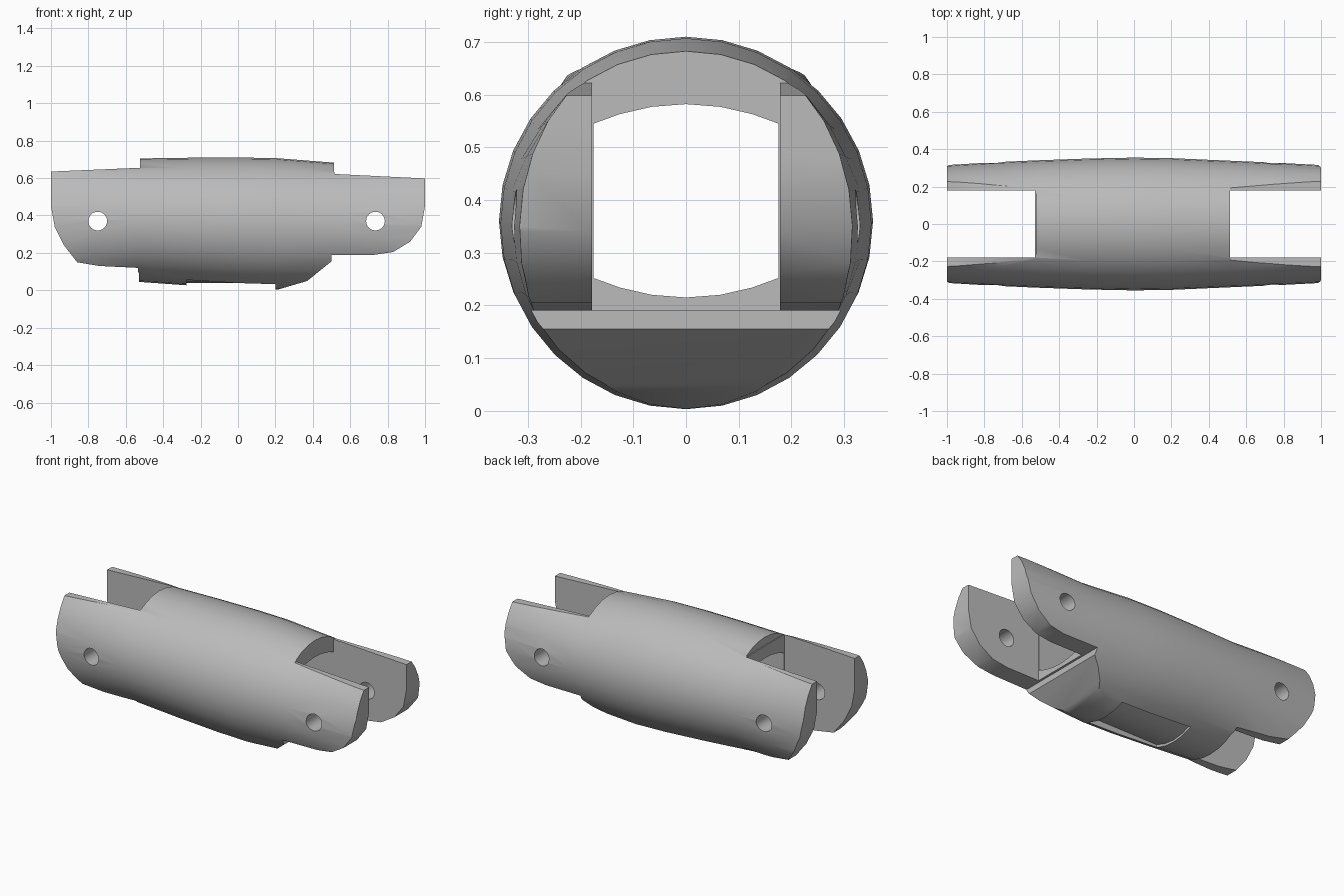
import bpy, bmesh, math

cube = bpy.data.objects.get("Cube")
if cube:
    bpy.data.objects.remove(cube)

metal = bpy.data.materials.new("plain grey")
metal.use_nodes = True
grey = (0.5, 0.5, 0.5, 1)
metal.diffuse_color = grey
metal.node_tree.nodes["Principled BSDF"].inputs["Base Color"].default_value = grey


def loft(name, rings):
    """Solid skinned through equal-length rings, with capped ends."""
    bm = bmesh.new()
    loops = [[bm.verts.new(p) for p in ring] for ring in rings]
    n = len(loops[0])
    for a, b in zip(loops, loops[1:]):
        for i in range(n):
            j = (i + 1) % n
            bm.faces.new((a[i], a[j], b[j], b[i]))
    bm.faces.new(loops[0][::-1])
    bm.faces.new(loops[-1])
    bmesh.ops.recalc_face_normals(bm, faces=bm.faces[:])
    mesh = bpy.data.meshes.new(name)
    bm.to_mesh(mesh)
    bm.free()
    mesh.materials.append(metal)
    obj = bpy.data.objects.new(name, mesh)
    bpy.context.collection.objects.link(obj)
    return obj


def ellipse(x, cz, ry, rz, n=32):
    angles = [math.tau * i / n for i in range(n)]
    return [(x, ry * math.sin(a), cz + rz * math.cos(a)) for a in angles]


def box(name, x0, x1, y, z0, z1):
    corners = [(-y, z0), (y, z0), (y, z1), (-y, z1)]
    return loft(name, [[(x, b, c) for b, c in corners] for x in (x0, x1)])


def cut(target, tool, operation="DIFFERENCE"):
    """Apply a boolean, then discard the tool."""
    mod = target.modifiers.new("cut", "BOOLEAN")
    mod.operation, mod.object, mod.solver = operation, tool, "EXACT"
    tool.hide_render = True
    bpy.context.view_layer.objects.active = target
    bpy.ops.object.modifier_apply(modifier=mod.name)
    bpy.data.objects.remove(tool)


# Barrel: x, axis height, half width, half height
stations = [(-1, .375, .315, .375), (-.75, .375, .33, .352), (-.53, .375, .34, .33),
            (-.25, .367, .35, .342), (0, .36, .355, .35), (.2, .355, .352, .352),
            (.52, .352, .338, .33), (.75, .35, .328, .345), (1, .35, .315, .36)]
body = loft("coupling_body", [ellipse(*s) for s in stations])

# Side outline: stepped top, rounded arm ends, tapered underside
outline = [(-1, .635), (-.525, .655), (-.525, .8), (.515, .8), (.515, .622), (1, .598),
           (1, .45), (.98, .34), (.92, .26), (.83, .205), (.73, .19), (.5, .19),
           (.5, .155), (.37, .05), (.2, 0), (.2, -.1), (-.535, -.1), (-.535, .12),
           (-.74, .13), (-.86, .15), (-.93, .24), (-.98, .34), (-1, .45)]
cut(body, loft("outline", [[(x, y, z) for x, z in outline] for y in (-.5, .5)]), "INTERSECT")

# Bore: flat walls with shallow arched floor and ceiling
steps = [-.176, -.125, -.065, 0, .065, .125, .176]
arch = [(y, .582 - 1.2 * y * y) for y in steps]
arch += [(y, .215 + 1.2 * y * y) for y in reversed(steps)]
cut(body, loft("bore", [[(x, y, z) for y, z in arch] for x in (-1.2, 1.2)]))

# Open slots at both ends
cut(body, box("left_slot", .513, 1.2, .178, -.2, 1))
cut(body, box("right_slot", -1.2, -.53, .18, -.2, 1))

# Pin holes through the arms
for x in (-.75, .735):
    ring = [math.tau * i / 24 for i in range(24)]
    cut(body, loft("pin", [[(x + .05 * math.cos(a), y, .37 + .05 * math.sin(a))
                            for a in ring] for y in (-.5, .5)]))

# Shallow curved pocket in the underside
ys = [-.14, -.07, 0, .07, .14]
pocket = [(y, .36 - math.sqrt(.32 ** 2 - y * y)) for y in ys] + [(.14, -.1), (-.14, -.1)]
cut(body, loft("pocket", [[(x, y, z) for y, z in pocket] for x in (-.275, .2)]))

# Shading
bpy.ops.object.select_all(action="DESELECT")
body.select_set(True)
bpy.context.view_layer.objects.active = body
bpy.ops.object.shade_smooth_by_angle(angle=math.radians(30))
